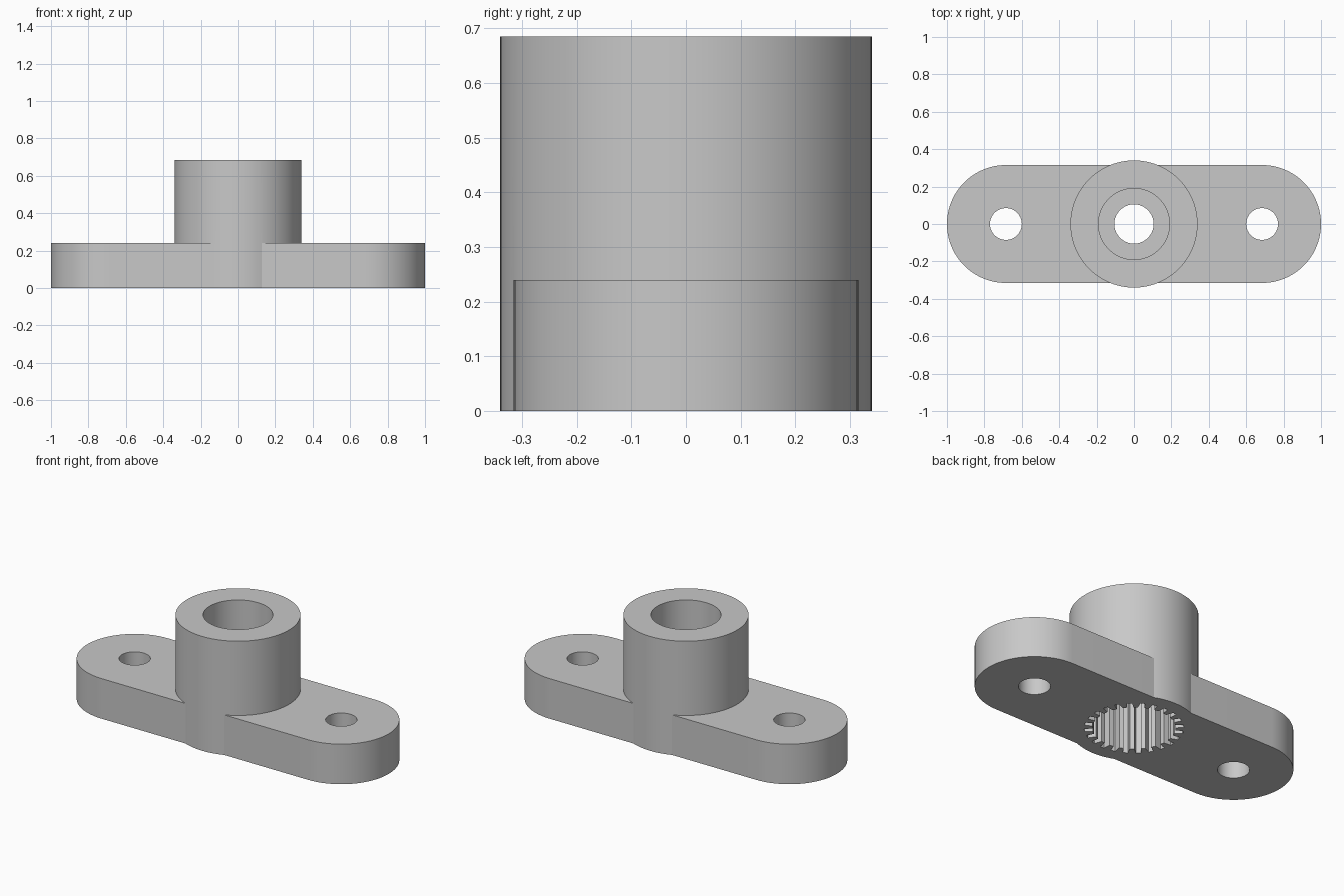
import bpy, bmesh
from math import pi, cos, sin, radians

if "Cube" in bpy.data.objects:
    bpy.data.objects.remove(bpy.data.objects["Cube"])

HEIGHT, PLATE_TOP = 0.685, 0.24
END_X, END_R = 0.685, 0.315

grey = bpy.data.materials.new("plain_grey")
grey.use_nodes = True
colour = (0.58, 0.58, 0.58, 1)
grey.diffuse_color = colour
grey.node_tree.nodes["Principled BSDF"].inputs["Base Color"].default_value = colour


def arc(radius, start, end, steps, cx=0):
    return [(cx + radius * cos(start + (end - start) * i / steps),
             radius * sin(start + (end - start) * i / steps)) for i in range(steps + 1)]


def circle(radius, cx=0, steps=96):
    return arc(radius, 0, 2 * pi, steps, cx)[:-1]


def prism(name, outline, bottom, top):
    """Extrude a closed outline between two heights."""
    bm = bmesh.new()
    face = bm.faces.new([bm.verts.new((x, y, bottom)) for x, y in outline])
    grown = bmesh.ops.extrude_face_region(bm, geom=[face])["geom"]
    for v in grown:
        if isinstance(v, bmesh.types.BMVert):
            v.co.z = top
    bmesh.ops.recalc_face_normals(bm, faces=bm.faces)
    mesh = bpy.data.meshes.new(name)
    bm.to_mesh(mesh)
    bm.free()
    mesh.materials.append(grey)
    obj = bpy.data.objects.new(name, mesh)
    bpy.context.collection.objects.link(obj)
    return obj


def combine(body, tool, operation):
    """Apply a boolean and discard its tool."""
    tool.hide_render = True
    bpy.context.view_layer.objects.active = body
    mod = body.modifiers.new(operation, "BOOLEAN")
    mod.operation, mod.solver, mod.object = operation, "EXACT", tool
    bpy.ops.object.modifier_apply(modifier=mod.name)
    bpy.data.objects.remove(tool)


# Rounded mounting plate joined to the tall hub
plate = arc(END_R, -pi / 2, pi / 2, 48, END_X) + arc(END_R, pi / 2, 3 * pi / 2, 48, -END_X)
body = prism("flanged_hub", plate, 0, PLATE_TOP)
combine(body, prism("hub", circle(0.34), 0, HEIGHT), "UNION")

# Toothed socket in the underside
TEETH, ROOT, TIP = 24, 0.263, 0.22
spline = []
for i in range(TEETH):
    for radius, offset in ((TIP, -0.29), (ROOT, -0.19), (ROOT, 0.19), (TIP, 0.29)):
        a = 2 * pi * (i + offset) / TEETH
        spline.append((radius * cos(a), radius * sin(a)))
combine(body, prism("socket_cutter", spline, -0.1, 0.3), "DIFFERENCE")

# Wide bore above, narrow hole through the web
combine(body, prism("bore_cutter", circle(0.19), 0.4, 0.8), "DIFFERENCE")
combine(body, prism("web_cutter", circle(0.105, steps=64), 0.2, 0.5), "DIFFERENCE")

# Mounting holes at both ends
for side in (-1, 1):
    combine(body, prism("hole_cutter", circle(0.085, side * END_X, 64), -0.1, 0.4), "DIFFERENCE")

bpy.ops.object.select_all(action="DESELECT")
body.select_set(True)
bpy.context.view_layer.objects.active = body
bpy.ops.object.shade_smooth_by_angle(angle=radians(20))
